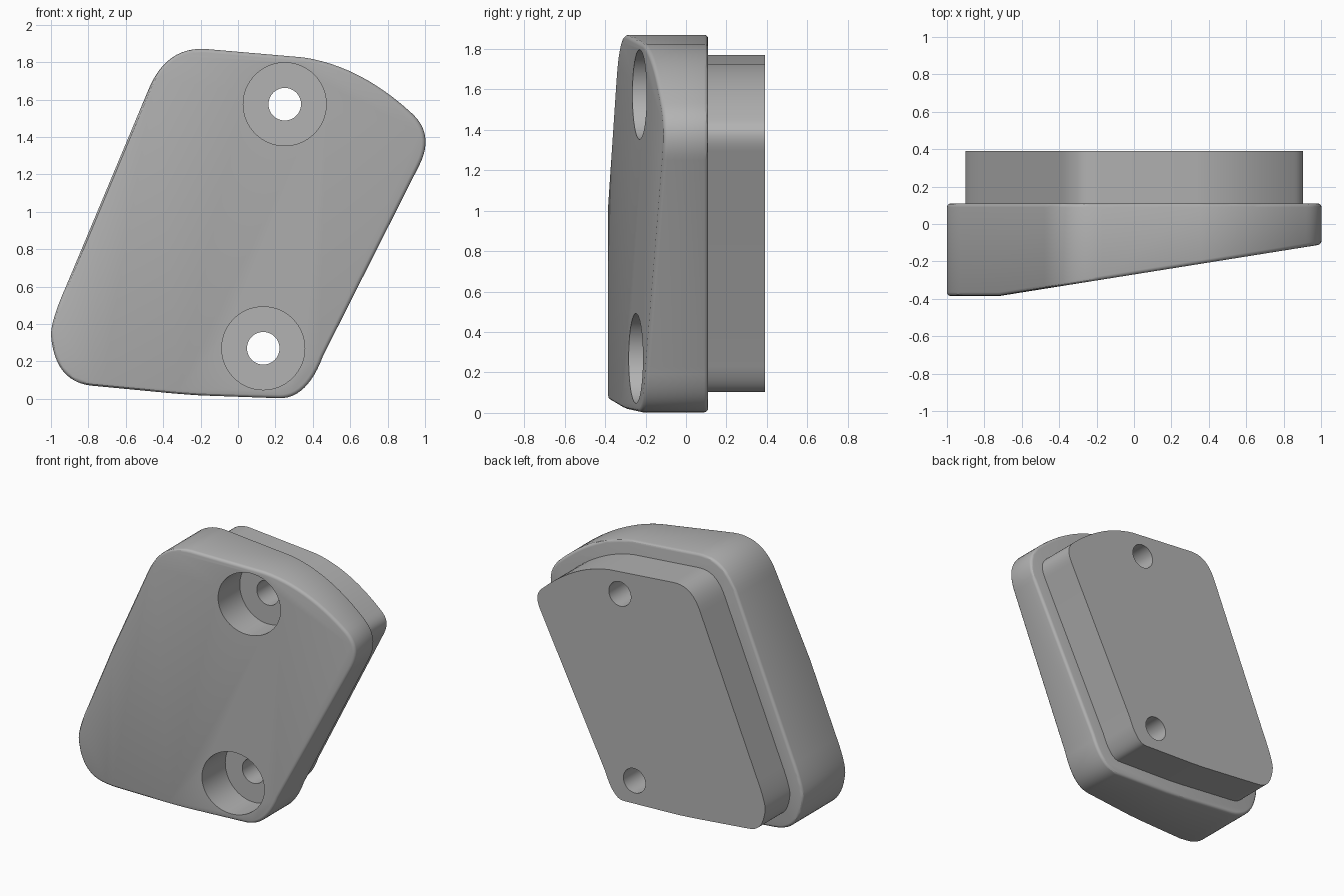
import bpy, bmesh, math
from mathutils import Vector

cube = bpy.data.objects.get("Cube")
if cube:
    bpy.data.objects.remove(cube)

grey = bpy.data.materials.new("plain grey")
grey.use_nodes = True
grey.diffuse_color = (0.45, 0.45, 0.45, 1)
grey.node_tree.nodes["Principled BSDF"].inputs["Base Color"].default_value = (0.45, 0.45, 0.45, 1)

FRONT, STEP, BACK = -0.385, 0.11, 0.39
SEAT = -0.02          # floor of the screw recesses
SCREWS = [(0.25, 1.575), (0.135, 0.27)]

# Rounded corners as (start, control, end), joined by straight edges (x, z)
CORNERS = [
    ((-0.78, 0.07), (-0.98, 0.09), (-1.0, 0.34)),
    ((-1.0, 0.34), (-1.0, 0.42), (-0.92, 0.6)),
    ((-0.48, 1.65), (-0.385, 1.885), (-0.17, 1.87)),
    ((0.35, 1.825), (0.65, 1.78), (0.92, 1.535)),
    ((0.92, 1.535), (1.055, 1.42), (0.97, 1.25)),
    ((0.455, 0.23), (0.37, 0.0), (0.22, 0.003)),
    ((-0.2, 0.018), (-0.28, 0.023), (-0.36, 0.03)),
]


def outline(steps=12):
    pts = []
    for corner in CORNERS:
        a, b, c = map(Vector, corner)
        for i in range(steps + 1):
            t = i / steps
            p = a * (1 - t) ** 2 + b * 2 * t * (1 - t) + c * t * t
            if not pts or (p - pts[-1]).length > 1e-4:
                pts.append(p)
    return pts


def inset(pts, d):
    # The outline runs clockwise, so its inside lies to the right
    out = []
    for i, p in enumerate(pts):
        e1 = (p - pts[i - 1]).normalized()
        e2 = (pts[(i + 1) % len(pts)] - p).normalized()
        n = Vector((e1.y + e2.y, -e1.x - e2.x)).normalized()
        out.append(p + n * d / max(0.5, n.dot(Vector((e1.y, -e1.x)))))
    return out


def slab(name, pts, y0, y1, slope=None):
    bm = bmesh.new()
    face = bm.faces.new([bm.verts.new((p.x, y0, p.y)) for p in pts])
    ext = bmesh.ops.extrude_face_region(bm, geom=[face])["geom"]
    bmesh.ops.translate(bm, vec=(0, y1 - y0, 0),
                        verts=[v for v in ext if isinstance(v, bmesh.types.BMVert)])
    if slope:
        cut = bmesh.ops.bisect_plane(bm, geom=bm.verts[:] + bm.edges[:] + bm.faces[:],
                                     plane_co=slope[0], plane_no=slope[1], clear_outer=True)
        edges = [e for e in cut["geom_cut"] if isinstance(e, bmesh.types.BMEdge)]
        bmesh.ops.contextual_create(bm, geom=edges)
    bmesh.ops.recalc_face_normals(bm, faces=bm.faces)
    mesh = bpy.data.meshes.new(name)
    bm.to_mesh(mesh)
    bm.free()
    mesh.materials.append(grey)
    ob = bpy.data.objects.new(name, mesh)
    bpy.context.collection.objects.link(ob)
    return ob


def cutter(x, z, radius, y0, y1):
    bpy.ops.mesh.primitive_cylinder_add(vertices=64, radius=radius, depth=y1 - y0,
                                        location=(x, (y0 + y1) / 2, z),
                                        rotation=(math.pi / 2, 0, 0))
    ob = bpy.context.object
    ob.name = "screw_cutter"
    ob.data.materials.append(grey)
    ob.hide_render = True
    return ob


# Wedge-shaped front plate and the smaller block behind it
shape = outline()
plate = slab("front_plate", shape, FRONT, STEP,
             (Vector((-0.72, FRONT, 0)), Vector((0.16, -1, 0)).normalized()))
block = slab("back_block", inset(shape, 0.1), STEP - 0.005, BACK)

# Softened rims on the plate
rim = plate.modifiers.new("rim", "BEVEL")
rim.width, rim.segments = 0.02, 3
rim.limit_method, rim.angle_limit = 'ANGLE', math.radians(50)

# Screw holes with wide recesses in the front
cutters = []
for x, z in SCREWS:
    recess = cutter(x, z, 0.222, -0.6, SEAT)
    hole = cutter(x, z, 0.087, -0.5, 0.6)
    cutters += [recess, hole]
    for ob, tool in ((plate, recess), (plate, hole), (block, hole)):
        mod = ob.modifiers.new("screw", "BOOLEAN")
        mod.operation, mod.object, mod.solver = 'DIFFERENCE', tool, 'EXACT'

for ob in (plate, block):
    bpy.ops.object.select_all(action='DESELECT')
    ob.select_set(True)
    bpy.context.view_layer.objects.active = ob
    for mod in list(ob.modifiers):
        bpy.ops.object.modifier_apply(modifier=mod.name)
    bpy.ops.object.shade_smooth_by_angle(angle=math.radians(30))

for ob in cutters:
    bpy.data.objects.remove(ob)
